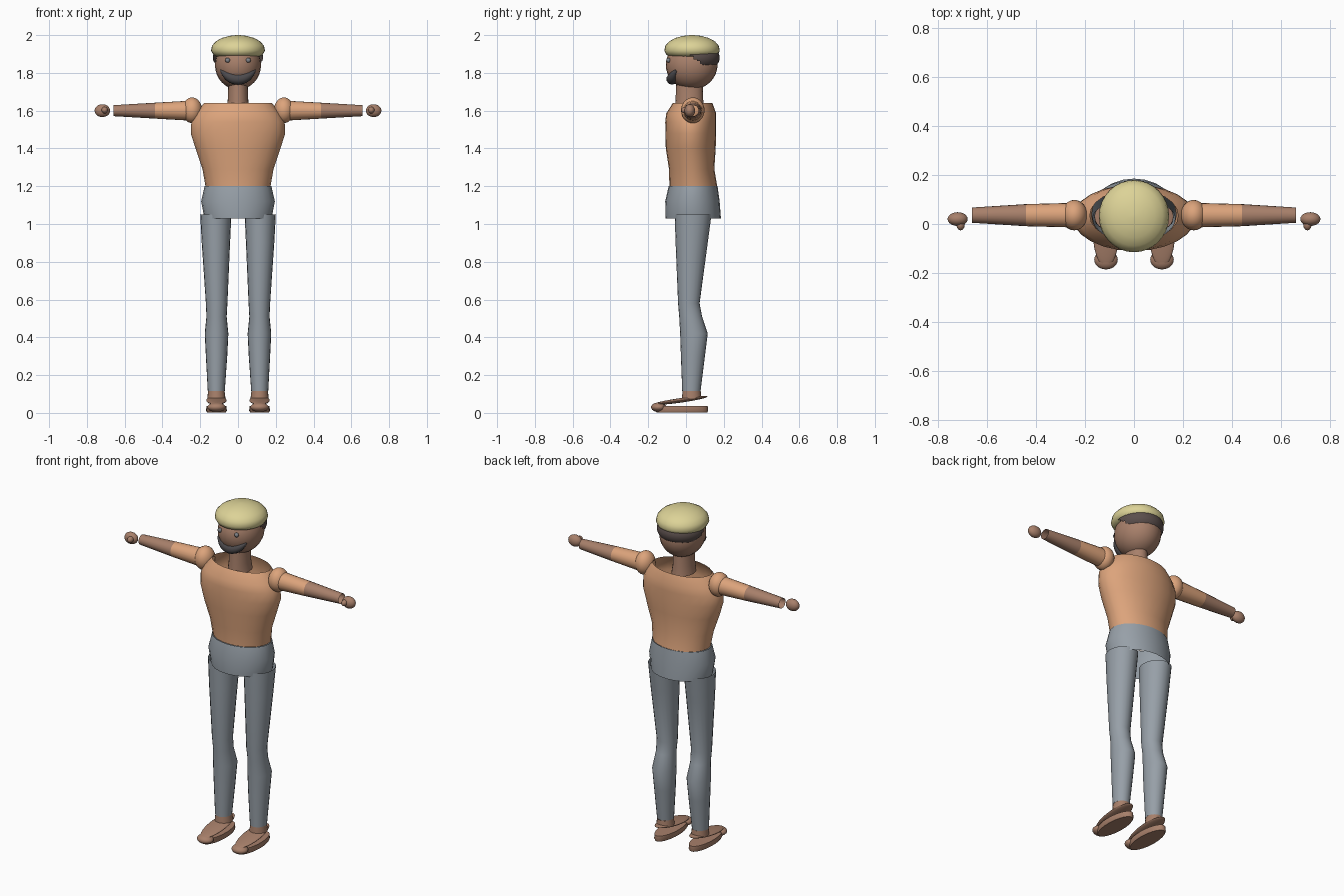
import bpy, bmesh, math
from mathutils import Vector, Matrix

if "Cube" in bpy.data.objects:
    bpy.data.objects.remove(bpy.data.objects["Cube"])


def material(name, rgb):
    m = bpy.data.materials.new(name)
    m.diffuse_color = (*rgb, 1)
    m.use_nodes = True
    m.node_tree.nodes["Principled BSDF"].inputs["Base Color"].default_value = m.diffuse_color
    return m


SHIRT = material("tan shirt", (.72, .37, .20))
SKIN = material("brown skin", (.39, .215, .145))
JEANS = material("grey trousers", (.31, .35, .39))
CAP = material("straw yellow", (.72, .65, .31))
HAIR = material("dark hair", (.105, .078, .073))
BEARD = material("charcoal whiskers", (.075, .070, .075))
EYE = material("eye grey", (.22, .23, .25))


def finish(name, bm, mats, angle=50):
    bmesh.ops.recalc_face_normals(bm, faces=bm.faces)
    me = bpy.data.meshes.new(name)
    bm.to_mesh(me)
    bm.free()
    for m in mats:
        me.materials.append(m)
    ob = bpy.data.objects.new(name, me)
    bpy.context.collection.objects.link(ob)
    bpy.context.view_layer.objects.active = ob
    for o in bpy.context.selected_objects:
        o.select_set(False)
    ob.select_set(True)
    bpy.ops.object.shade_smooth_by_angle(angle=math.radians(angle))
    return ob


def loft(name, rings, mats, axis="z", n=20, caps=False, split=None):
    """Rings are (position along axis, centre a, centre b, radius a, radius b)."""
    bm = bmesh.new()
    loops = []
    for t, a, b, ra, rb in rings:
        loop = []
        for i in range(n):
            w = math.tau * i / n
            u, v = a + ra * math.cos(w), b + rb * math.sin(w)
            loop.append(bm.verts.new((u, v, t) if axis == "z" else (t, u, v)))
        loops.append(loop)
    for k, (p, q) in enumerate(zip(loops, loops[1:])):
        for i in range(n):
            f = bm.faces.new((p[i], p[(i + 1) % n], q[(i + 1) % n], q[i]))
            f.material_index = 1 if split is not None and k >= split else 0
    if caps:
        bm.faces.new(loops[0])
        bm.faces.new(loops[-1])
    return finish(name, bm, mats)


def ball(name, centre, radii, mat, tilt=0, u=24, v=16, keep=None):
    bm = bmesh.new()
    bmesh.ops.create_uvsphere(bm, u_segments=u, v_segments=v, radius=1)
    mx = (Matrix.Translation(centre) @ Matrix.Rotation(tilt, 4, "X")
          @ Matrix.Diagonal((*radii, 1)))
    bmesh.ops.transform(bm, matrix=mx, verts=bm.verts)
    if keep:
        gone = [f for f in bm.faces if not keep(f.calc_center_median())]
        bmesh.ops.delete(bm, geom=gone, context="FACES")
    return finish(name, bm, [mat], 80)


# Torso and hips: open shells; spans are (z, half width, front y, back y)
def shell(name, spans, mat):
    loft(name, [(z, 0, (f + b) / 2, w, (b - f) / 2) for z, w, f, b in spans], [mat], n=24)


shell("torso", [(1.20, .172, -.088, .165), (1.29, .188, -.09, .15), (1.40, .225, -.107, .157),
                (1.48, .25, -.109, .16), (1.54, .247, -.11, .16), (1.585, .225, -.105, .16),
                (1.64, .18, -.07, .14)], SHIRT)
shell("hips", [(1.03, .178, -.108, .185), (1.12, .195, -.11, .178), (1.20, .177, -.092, .167)], JEANS)

# Neck and head
loft("neck", [(1.61, 0, .02, .062, .078), (1.66, 0, .018, .054, .073), (1.75, 0, .018, .052, .07)], [SKIN])
ball("head", (0, .03, 1.842), (.122, .137, .13), SKIN)
ball("hair", (0, .04, 1.88), (.133, .138, .085), HAIR, u=48, v=32,
     keep=lambda c: c.y > .03 and c.z > 1.885 - .75 * min(c.y - .03, .065)
     + .004 * math.sin(c.x * 110))

# Flat cap with a tucked brim
loft("cap", [(1.888, 0, .032, .115, .12), (1.897, 0, .032, .131, .137), (1.918, 0, .032, .143, .147),
             (1.945, 0, .032, .137, .141), (1.967, 0, .032, .117, .121), (1.985, 0, .032, .085, .088),
             (1.996, 0, .032, .045, .047), (2.0, 0, .032, .008, .008)], [CAP], n=32, caps=True)


# Whiskers: a crescent tube swept over the lower face
def face_y(x, z):
    q = 1 - (x / .122) ** 2 - ((z - 1.842) / .13) ** 2
    return .03 - .137 * math.sqrt(max(q, .02))


cu = bpy.data.curves.new("whiskers", "CURVE")
cu.dimensions = "3D"
cu.bevel_depth = .03
cu.bevel_resolution = 3
cu.use_fill_caps = True
sp = cu.splines.new("POLY")
sp.points.add(16)
for i, p in enumerate(sp.points):
    s = i / 8 - 1
    x, z = .09 * s, 1.767 + .048 * s * s
    p.co = (x, face_y(x, z) + .008, z, 1)
    p.radius = .22 + .78 * (1 - abs(s) ** 2.5)
cu.materials.append(BEARD)
bpy.context.collection.objects.link(bpy.data.objects.new("whiskers", cu))

for s, side in ((-1, "right"), (1, "left")):
    ball(side + "_eye", (s * .055, face_y(.055, 1.867) - .003, 1.867), (.013, .011, .013), EYE, u=12, v=8)

    # Arm: shoulder ball, open tapered sleeve and forearm, loose hand with thumb
    ball(side + "_shoulder", (s * .243, .036, 1.602), (.053, .062, .068), SHIRT)
    loft(side + "_arm", [(s * .25, .036, 1.60, .05, .053), (s * .44, .036, 1.60, .045, .042),
                         (s * .66, .036, 1.60, .031, .029)], [SHIRT, SKIN], axis="x", split=1)
    ball(side + "_hand", (s * .718, .02, 1.60), (.041, .028, .034), SKIN)
    ball(side + "_thumb", (s * .706, -.003, 1.603), (.017, .023, .018), SKIN, u=12, v=8)

    # Leg with a calf bulge, and bare ankle
    loft(side + "_leg", [(z, s * (a + b) / 2, (f + k) / 2, (b - a) / 2, (k - f) / 2)
                         for z, a, b, f, k in ((1.05, .035, .2, -.06, .135), (.9, .042, .192, -.055, .115),
                                               (.58, .056, .17, -.042, .072), (.51, .06, .167, -.036, .085),
                                               (.42, .051, .176, -.031, .115), (.3, .057, .17, -.027, .1),
                                               (.115, .07, .16, -.02, .077))], [JEANS])
    loft(side + "_ankle", [(.076, s * .114, .03, .048, .052), (.115, s * .115, .03, .044, .048)], [SKIN])

    # Foot: sole slab, round toe and slanted upper
    loft(side + "_sole", [(.003, s * .114, -.022, .05, .135), (.012, s * .114, -.022, .055, .139),
                          (.036, s * .114, -.022, .053, .137)], [SKIN], n=28, caps=True)
    ball(side + "_toe", (s * .114, -.145, .03), (.048, .04, .025), SKIN)
    ball(side + "_foot_top", (s * .114, -.03, .066), (.054, .145, .012), SKIN, tilt=math.radians(8))
